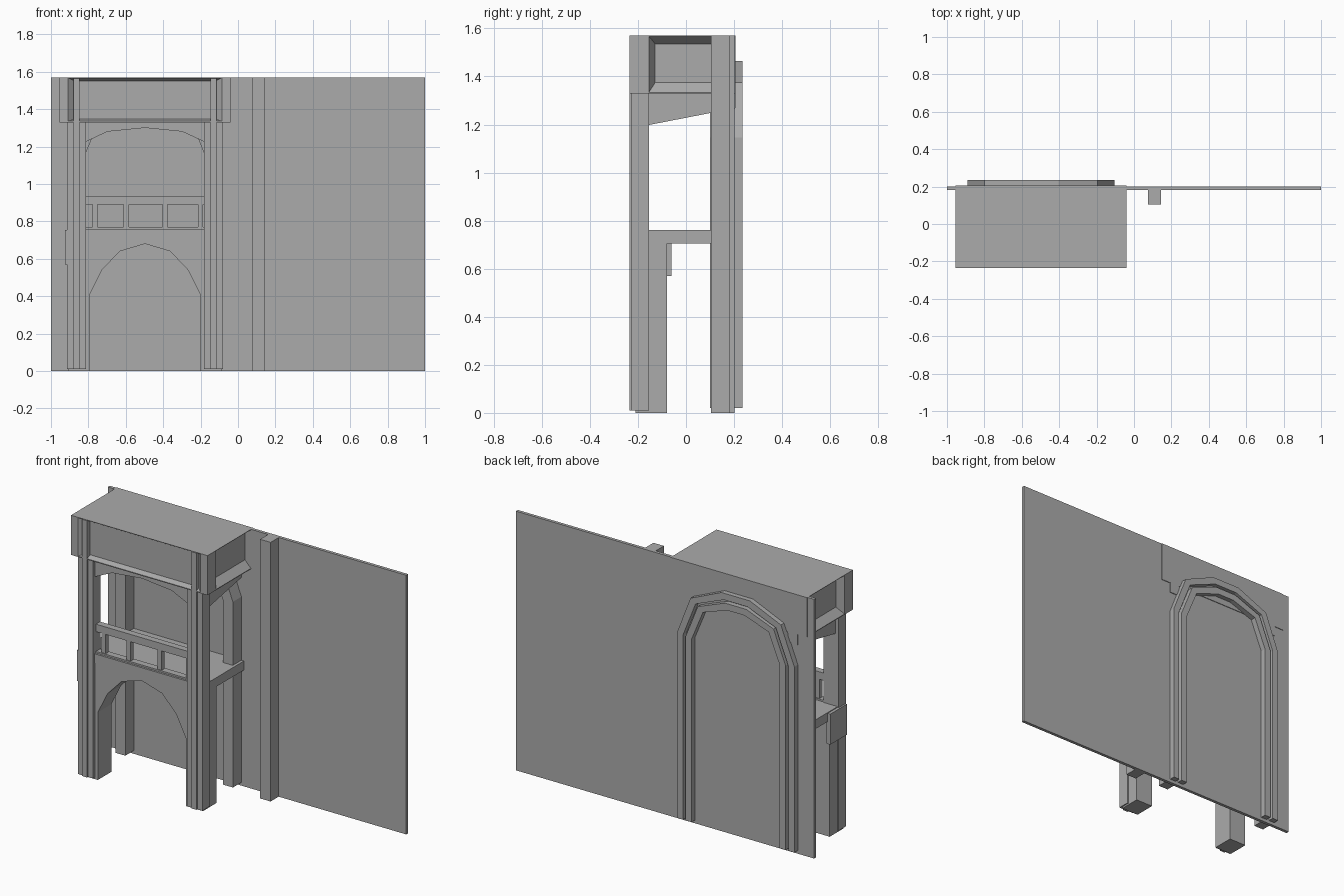
import bpy
import bmesh

default = bpy.data.objects.get("Cube")
if default:
    bpy.data.objects.remove(default, do_unlink=True)

stone = bpy.data.materials.new("grey stone")
stone.use_nodes = True
GREY = (0.41, 0.41, 0.41, 1)
stone.diffuse_color = GREY
stone.node_tree.nodes["Principled BSDF"].inputs["Base Color"].default_value = GREY

CX = -0.4975  # centre line of the balcony bay


def finish(name, bm):
    bmesh.ops.recalc_face_normals(bm, faces=bm.faces)
    mesh = bpy.data.meshes.new(name)
    bm.to_mesh(mesh)
    bm.free()
    mesh.materials.append(stone)
    ob = bpy.data.objects.new(name, mesh)
    bpy.context.collection.objects.link(ob)
    return ob


def loft(name, ring_a, ring_b):
    """Solid between two matching outlines."""
    bm = bmesh.new()
    a = [bm.verts.new(p) for p in ring_a]
    b = [bm.verts.new(p) for p in ring_b]
    bm.faces.new(a)
    bm.faces.new(b[::-1])
    for i in range(len(a)):
        j = (i + 1) % len(a)
        bm.faces.new((a[i], b[i], b[j], a[j]))
    return finish(name, bm)


def box(name, x, y, z):
    rings = [[(x[0], v, z[0]), (x[1], v, z[0]), (x[1], v, z[1]), (x[0], v, z[1])] for v in y]
    return loft(name, *rings)


def panel(name, outline, y):
    """Extrude an x-z outline through the depth range y."""
    return loft(name, *[[(px, v, pz) for px, pz in outline] for v in y])


def mirrored(half):
    """Half outline as (distance from centre, height), outside first."""
    return [(CX - d, z) for d, z in half] + [(CX + d, z) for d, z in reversed(half)]


def cut(target, cutter):
    mod = target.modifiers.new("recess", 'BOOLEAN')
    mod.operation = 'DIFFERENCE'
    mod.solver = 'EXACT'
    mod.object = cutter
    cutter.hide_render = True
    cutter.hide_viewport = True
    bpy.context.view_layer.objects.active = target
    bpy.ops.object.modifier_apply(modifier=mod.name)
    bpy.data.objects.remove(cutter, do_unlink=True)


# Back wall and its pilaster
box("back_wall", (-1, 1), (0.182, 0.201), (0, 1.57))
box("wall_pilaster", (0.075, 0.145), (0.105, 0.19), (0, 1.57))

# Overhanging roof block with bevelled recesses
roof = box("roof_block", (CX - 0.4575, CX + 0.4575), (-0.235, 0.205), (1.33, 1.57))


def rect_xz(half, y, low, high):
    return [(CX - half, y, low), (CX + half, y, low), (CX + half, y, high), (CX - half, y, high)]


cut(roof, loft("front_cutter", rect_xz(0.412, -0.236, 1.335, 1.568),
               rect_xz(0.375, -0.205, 1.348, 1.55)))
for s in (-1, 1):
    rings = []
    for d, y, low, high in ((0.4585, -0.155, 1.333, 1.568), (0.417, -0.128, 1.375, 1.535)):
        x = CX + s * d
        rings.append([(x, y, low), (x, 0.181, low), (x, 0.181, high), (x, y, high)])
    cut(roof, loft("side_cutter", *rings))

# Front columns, piers and side beams, one set on each side
for s, side in ((-1, "right"), (1, "left")):
    def span(a, b):
        return sorted((CX + s * a, CX + s * b))
    box(side + "_column", span(0.315, 0.417), (-0.226, -0.155), (0.01, 1.335))
    box(side + "_column_strip", span(0.35, 0.383), (-0.235, -0.2), (0.01, 1.565))
    x = span(0.33, 0.395)
    rings = [[(v, -0.16, 1.197), (v, 0.205, 1.268), (v, 0.205, 1.34), (v, -0.16, 1.34)] for v in x]
    loft(side + "_sloped_beam", *rings)

box("side_plate", (-0.925, -0.9), (-0.22, -0.06), (0.57, 0.755))

# Lower arch wall, piers included
arch = [(0.295, 0.41), (0.23, 0.54), (0.135, 0.64), (0, 0.68)]
opening = arch[:-1]
left = [(CX - d, z) for d, z in opening]
right = [(CX + d, z) for d, z in reversed(opening)]
outline = [(CX - 0.41, 0), (CX - 0.295, 0)] + left + [(CX, 0.68)] + right
outline += [(CX + 0.295, 0), (CX + 0.41, 0), (CX + 0.41, 0.72), (CX - 0.41, 0.72)]
panel("lower_arch", outline, (-0.21, -0.08))

# Balcony floor
box("balcony_floor", (CX - 0.41, CX + 0.41), (-0.212, 0.185), (0.705, 0.76))

# Balustrade
box("hand_rail", (CX - 0.315, CX + 0.315), (-0.2, -0.16), (0.89, 0.935))
box("bottom_rail", (CX - 0.315, CX + 0.315), (-0.2, -0.16), (0.75, 0.77))
for x in (-0.765, -0.598, -0.39, -0.2):
    box("baluster", (x - 0.014, x + 0.014), (-0.194, -0.166), (0.765, 0.895))

# Upper arch under the roof
outline = mirrored([(0.318, 1.34), (0.318, 1.225), (0.2, 1.28)])
outline.insert(3, (CX, 1.3))
panel("upper_arch", outline, (-0.21, -0.16))

# Arched bands on the wall: deep one inside the bay, two thin ones behind
OUTER = [(0.393, 0.02), (0.393, 1.145), (0.303, 1.375), (0.095, 1.465)]


def arch_points(inset):
    """Outline moved inwards, following the band."""
    shrink = (1, 1, 0.85, 0.4)
    drop = (0, 0.15, 0.65, 1)
    return [(d - inset * k, z - inset * f) for (d, z), k, f in zip(OUTER, shrink, drop)]


def band(name, near, far, y):
    outside, inside = mirrored(arch_points(near)), mirrored(arch_points(far))
    panel(name, outside + inside[::-1], y)


band("bay_arch_band", 0, 0.065, (0.1, 0.19))
band("outer_back_band", 0, 0.04, (0.19, 0.235))
band("inner_back_band", 0.058, 0.098, (0.19, 0.235))
